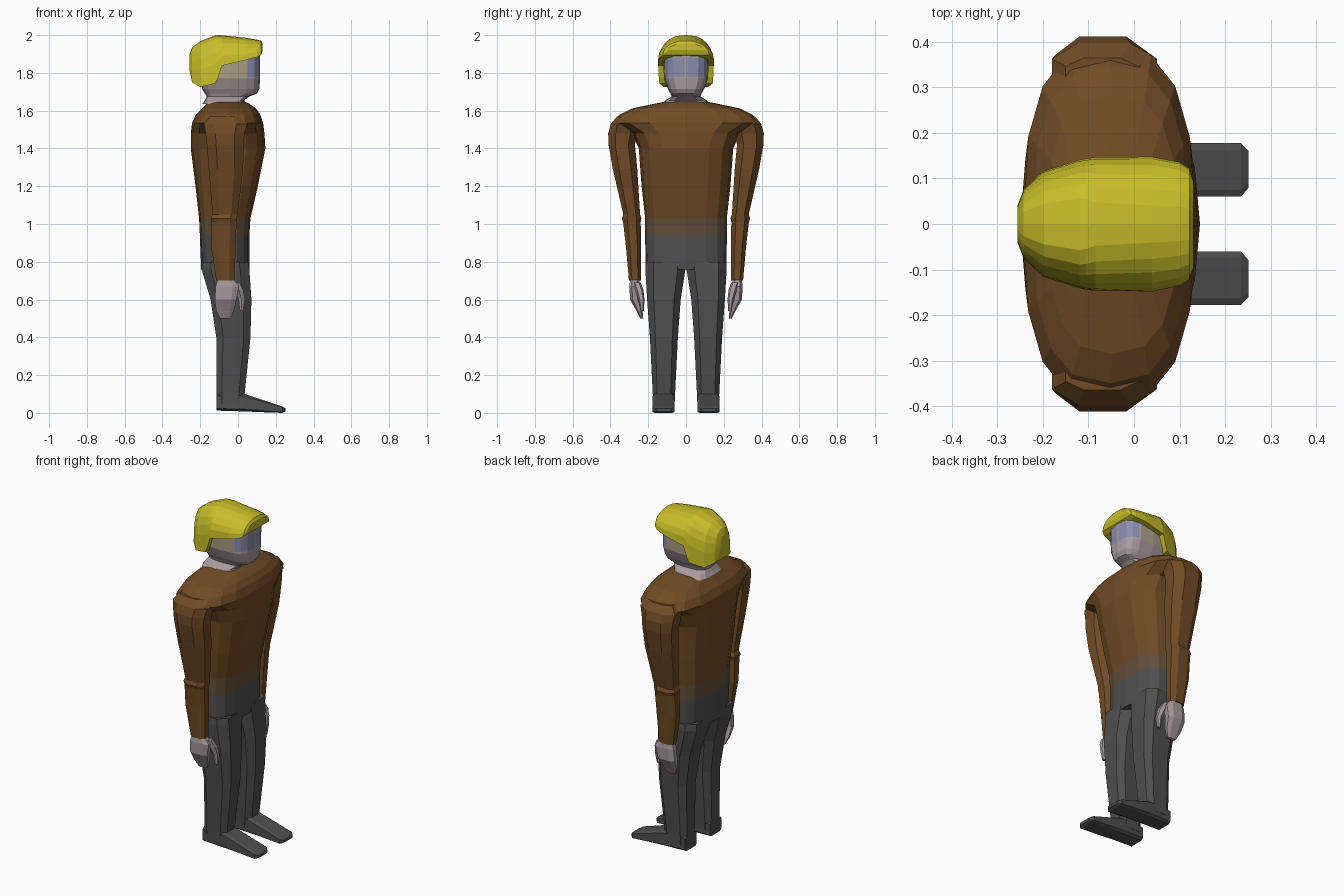
import bpy, bmesh, math


def mat(name, r, g, b):
    m = bpy.data.materials.new(name)
    m.diffuse_color = (r, g, b, 1)
    return m


BROWN = mat("brown_sweater", 0.165, 0.072, 0.019)
GREY = mat("grey_trousers", 0.078, 0.078, 0.078)
WAIST = mat("waist_blend", 0.12, 0.075, 0.042)
SKIN = mat("pale_skin", 0.40, 0.33, 0.35)
TEMPLE = mat("shaded_temple", 0.40, 0.35, 0.24)
EYE = mat("blue_eye", 0.25, 0.27, 0.43)
YELLOW = mat("yellow_hair", 0.58, 0.52, 0.022)


def spow(v, p):
    return math.copysign(abs(v) ** p, v)


def oval(pos, a0, a1, b0, b1, n, e, phase, axis):
    """Rounded-box ring filling the given bounds, across the z or x axis."""
    pts = []
    for i in range(n):
        t = 2 * math.pi * (i + phase) / n
        pts.append((spow(math.cos(t), 2 / e), spow(math.sin(t), 2 / e)))
    mu = max(abs(p[0]) for p in pts)
    mv = max(abs(p[1]) for p in pts)
    out = []
    for u, v in pts:
        a = (a0 + a1) / 2 + (a1 - a0) / 2 * u / mu
        b = (b0 + b1) / 2 + (b1 - b0) / 2 * v / mv
        out.append((a, b, pos) if axis == 'z' else (pos, a, b))
    return out


def loft(name, rings, mats, mirror=False, paint=None):
    """Skin a row of rings, cap the ends, optionally colour and mirror."""
    bm = bmesh.new()
    rows = [[bm.verts.new(p) for p in r] for r in rings]
    n = len(rows[0])
    for r, s in zip(rows, rows[1:]):
        for i in range(n):
            j = (i + 1) % n
            bm.faces.new((r[i], r[j], s[j], s[i]))
    bm.faces.new(rows[0])
    bm.faces.new(rows[-1])
    bmesh.ops.recalc_face_normals(bm, faces=bm.faces[:])
    if paint:
        paint(bm)
    me = bpy.data.meshes.new(name)
    bm.to_mesh(me)
    bm.free()
    for m in mats:
        me.materials.append(m)
    ob = bpy.data.objects.new(name, me)
    bpy.context.collection.objects.link(ob)
    if mirror:
        md = ob.modifiers.new("mirror", 'MIRROR')
        md.use_axis = (False, True, False)
    return ob


def body(name, specs, mats, n=8, e=3.0, phase=0.5, axis='z', **kw):
    return loft(name, [oval(*s, n, e, phase, axis) for s in specs], mats, **kw)


# Torso, with hips and shoulder yoke
def paint_torso(bm):
    for f in bm.faces:
        z = f.calc_center_median().z
        f.material_index = 0 if z > 1.03 else 2 if z > 0.94 else 1


torso = [(0.76, -.195, .06, .215), (0.94, -.202, .06, .216), (1.03, -.206, .066, .216),
         (1.20, -.225, .105, .235), (1.40, -.25, .145, .25), (1.48, -.25, .14, .285),
         (1.535, -.243, .133, .392), (1.58, -.222, .118, .35), (1.612, -.19, .095, .285),
         (1.64, -.165, .055, .15), (1.65, -.15, .03, .10)]
body("torso", [(z, a, b, -w, w) for z, a, b, w in torso], [BROWN, GREY, WAIST],
     n=16, e=2.7, phase=0, paint=paint_torso)

# Arms, down to the cuffs
body("arm", [(1.57, -.15, .01, .29, .365), (1.53, -.18, .05, .26, .398),
             (1.48, -.172, .035, .255, .412), (1.42, -.165, .03, .27, .41),
             (1.29, -.155, .027, .258, .387), (1.05, -.135, -.002, .243, .332),
             (1.03, -.145, -.005, .236, .34), (1.01, -.14, -.008, .24, .333),
             (0.88, -.142, -.012, .237, .318), (0.70, -.115, -.02, .238, .302)],
     [BROWN], e=2.5, mirror=True)

# Hands and thumbs
body("hand", [(0.715, -.105, -.028, .248, .295), (0.67, -.118, .005, .243, .30),
              (0.60, -.123, -.008, .243, .296), (0.54, -.115, -.022, .23, .262),
              (0.50, -.095, -.04, .226, .242)], [SKIN], e=2.6, mirror=True)
body("thumb", [(0.69, -.05, .008, .24, .28), (0.65, -.02, .028, .225, .268),
               (0.60, .003, .036, .22, .252), (0.54, .01, .028, .223, .242)],
     [SKIN], n=6, e=2.2, mirror=True)

# Legs
body("leg", [(0.80, -.19, .055, .003, .212), (0.76, -.193, .06, .003, .215),
             (0.60, -.145, .071, .028, .206), (0.40, -.115, .066, .043, .191),
             (0.10, -.115, .035, .058, .176), (0.05, -.112, .03, .06, .175)],
     [GREY], e=3.5, mirror=True)

# Shoes, lofted from heel to toe
body("shoe", [(-.115, .062, .172, .012, .10), (.03, .06, .176, .008, .102),
              (.12, .06, .178, .004, .072), (.235, .06, .178, 0, .034),
              (.252, .08, .16, .008, .024)], [GREY], e=6, axis='x', mirror=True)


# Head and neck; eyes are inset patches on the face
def paint_head(bm):
    bm.normal_update()
    eyes = {1: [], -1: []}
    for f in bm.faces:
        c = f.calc_center_median()
        if c.z > 1.77 and c.x < 0.06:
            f.material_index = 1
        if 1.77 < c.z < 1.89 and c.x > 0.065:
            eyes[1 if c.y > 0 else -1].append(f)
    for faces in eyes.values():
        bmesh.ops.inset_region(bm, faces=faces, thickness=0.012, depth=0)
        for f in faces:
            f.material_index = 2


head = [(1.635, -.19, .035, .125), (1.655, -.175, .033, .11), (1.675, -.165, .06, .076),
        (1.69, -.175, .10, .082), (1.715, -.19, .113, .096), (1.77, -.20, .117, .117),
        (1.89, -.20, .117, .12), (1.94, -.16, .10, .10)]
body("head", [(z, a, b, -w, w) for z, a, b, w in head], [SKIN, TEMPLE, EYE],
     n=16, e=3.2, phase=0, paint=paint_head)


# Hair cap: arches lofted from back to fringe
def arch(x, zb, zt, w, e, n=12):
    pts = []
    for i in range(n + 1):
        t = math.pi * i / n
        pts.append((x, w * spow(math.cos(t), 2 / e),
                    zb + (zt - zb) * abs(math.sin(t)) ** (2 / e)))
    return pts


hair = [(-.256, 1.81, 1.90, .04, 2.2), (-.243, 1.75, 1.935, .075, 2.6),
        (-.20, 1.725, 1.968, .116, 2.8), (-.12, 1.744, 1.998, .141, 3),
        (-.105, 1.775, 2.0, .144, 2.8), (-.085, 1.838, 1.999, .147, 2.4),
        (.04, 1.868, 1.986, .148, 2.1), (.10, 1.883, 1.976, .136, 2.1),
        (.122, 1.895, 1.97, .122, 2.1), (.131, 1.92, 1.955, .095, 2.1)]
loft("hair", [arch(*h) for h in hair], [YELLOW])
